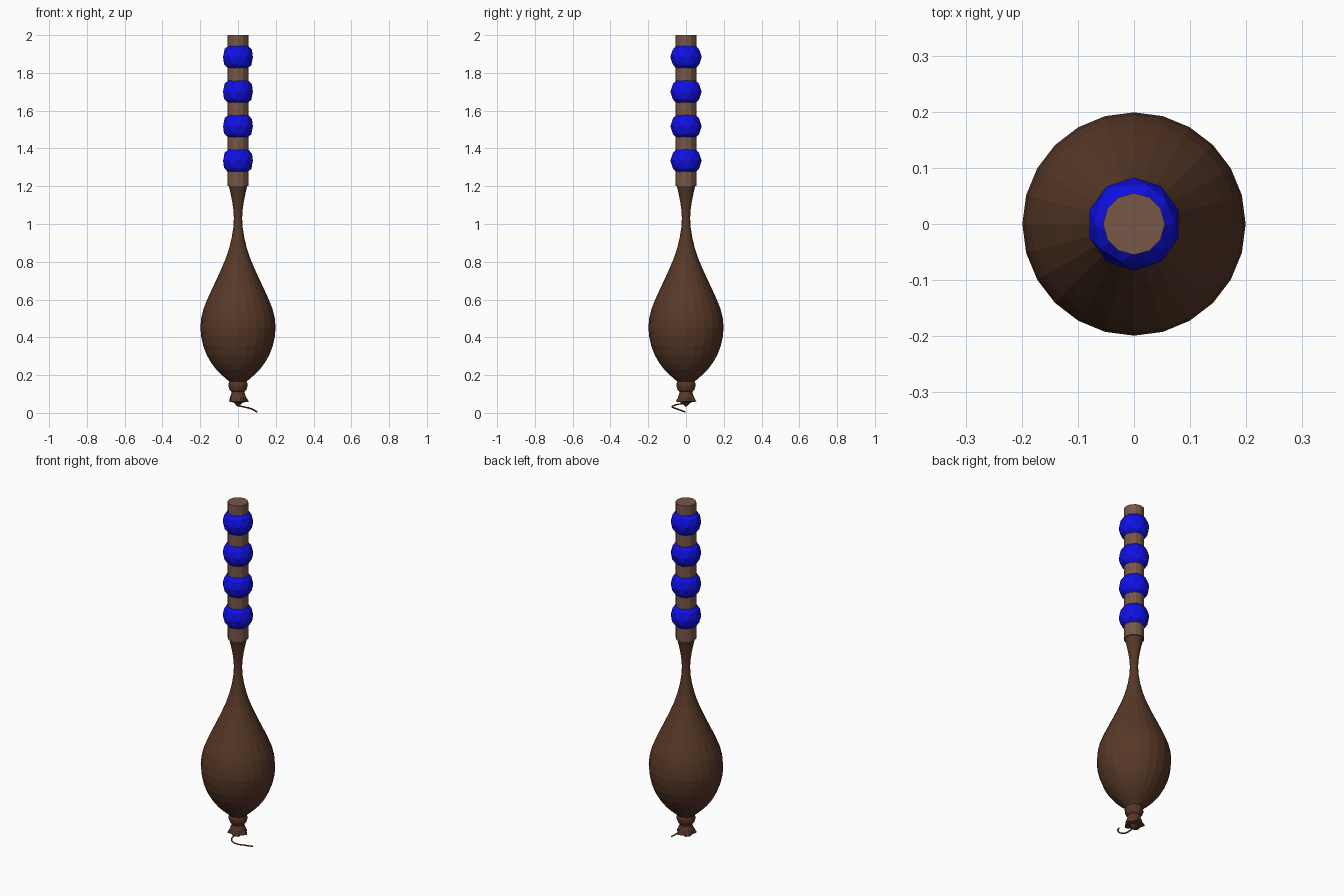
import bpy, bmesh, math
from mathutils import Vector

if "Cube" in bpy.data.objects:
    bpy.data.objects.remove(bpy.data.objects["Cube"])


def material(name, rgb):
    m = bpy.data.materials.new(name)
    m.diffuse_color = (*rgb, 1)
    m.use_nodes = True
    m.node_tree.nodes["Principled BSDF"].inputs["Base Color"].default_value = m.diffuse_color
    return m


DARK = material("dark brown", (0.095, 0.040, 0.020))
LIGHT = material("light brown", (0.185, 0.095, 0.062))
BLUE = material("blue", (0.005, 0.005, 0.80))


def finish(bm, name, mat):
    bmesh.ops.recalc_face_normals(bm, faces=bm.faces)
    me = bpy.data.meshes.new(name)
    bm.to_mesh(me)
    bm.free()
    me.materials.append(mat)
    ob = bpy.data.objects.new(name, me)
    bpy.context.collection.objects.link(ob)
    return ob


def lathe(name, profile, sides, mat, wave=None):
    """Revolve (radius, z) pairs; wave(ring, angle) scales the radius."""
    bm = bmesh.new()
    rings = []
    for k, (r, z) in enumerate(profile):
        ring = []
        for i in range(sides):
            a = math.tau * i / sides
            s = r * (wave(k, a) if wave else 1)
            ring.append(bm.verts.new((s * math.cos(a), s * math.sin(a), z)))
        rings.append(ring)
    for lo, hi in zip(rings, rings[1:]):
        for i in range(sides):
            j = (i + 1) % sides
            bm.faces.new((lo[i], lo[j], hi[j], hi[i]))
    bm.faces.new(rings[0])
    bm.faces.new(rings[-1])
    return finish(bm, name, mat)


# teardrop body with narrow neck
lathe("body", [(0.045, 0.165), (0.085, 0.20), (0.115, 0.23), (0.142, 0.265),
               (0.165, 0.305), (0.184, 0.355), (0.195, 0.405), (0.199, 0.45),
               (0.195, 0.50), (0.183, 0.55), (0.163, 0.60), (0.138, 0.655),
               (0.112, 0.71), (0.087, 0.765), (0.064, 0.82), (0.046, 0.875),
               (0.033, 0.93), (0.025, 0.98), (0.022, 1.03), (0.024, 1.07),
               (0.031, 1.12), (0.039, 1.16), (0.049, 1.20)], 24, DARK)

# tied knot under the body
lathe("knot", [(0.034, 0.112), (0.044, 0.122), (0.050, 0.14),
               (0.050, 0.155), (0.044, 0.17)], 12, DARK)

# flared, pleated skirt below the knot
lathe("skirt", [(0.006, 0.035), (0.022, 0.055), (0.050, 0.060), (0.042, 0.085),
                (0.036, 0.10), (0.034, 0.12)], 20, DARK,
      lambda k, a: 1 + 0.16 * math.cos(5 * a) * (k in (1, 2)))

# curled tail string
cu = bpy.data.curves.new("tail", "CURVE")
cu.dimensions = "3D"
cu.bevel_depth = 0.004
cu.bevel_resolution = 1
cu.resolution_u = 4
cu.use_fill_caps = True
path = [(0, 0, 0.05), (-0.006, -0.035, 0.047), (0.005, -0.066, 0.038),
        (0.035, -0.073, 0.031), (0.07, -0.05, 0.022), (0.10, -0.005, 0.005)]
sp = cu.splines.new("BEZIER")
sp.bezier_points.add(len(path) - 1)
for p, co in zip(sp.bezier_points, path):
    p.co = co
    p.handle_left_type = p.handle_right_type = "AUTO"
cu.materials.append(DARK)
bpy.context.collection.objects.link(bpy.data.objects.new("tail", cu))

# straight rod
lathe("rod", [(0.055, 1.20), (0.055, 2.0)], 12, LIGHT)

# beads threaded on the rod
for n in range(4):
    bm = bmesh.new()
    bmesh.ops.create_icosphere(bm, subdivisions=2, radius=0.083)
    bead = finish(bm, f"bead_{n + 1}", BLUE)
    bead.location = Vector((0, 0, 1.335 + 0.183 * n))
